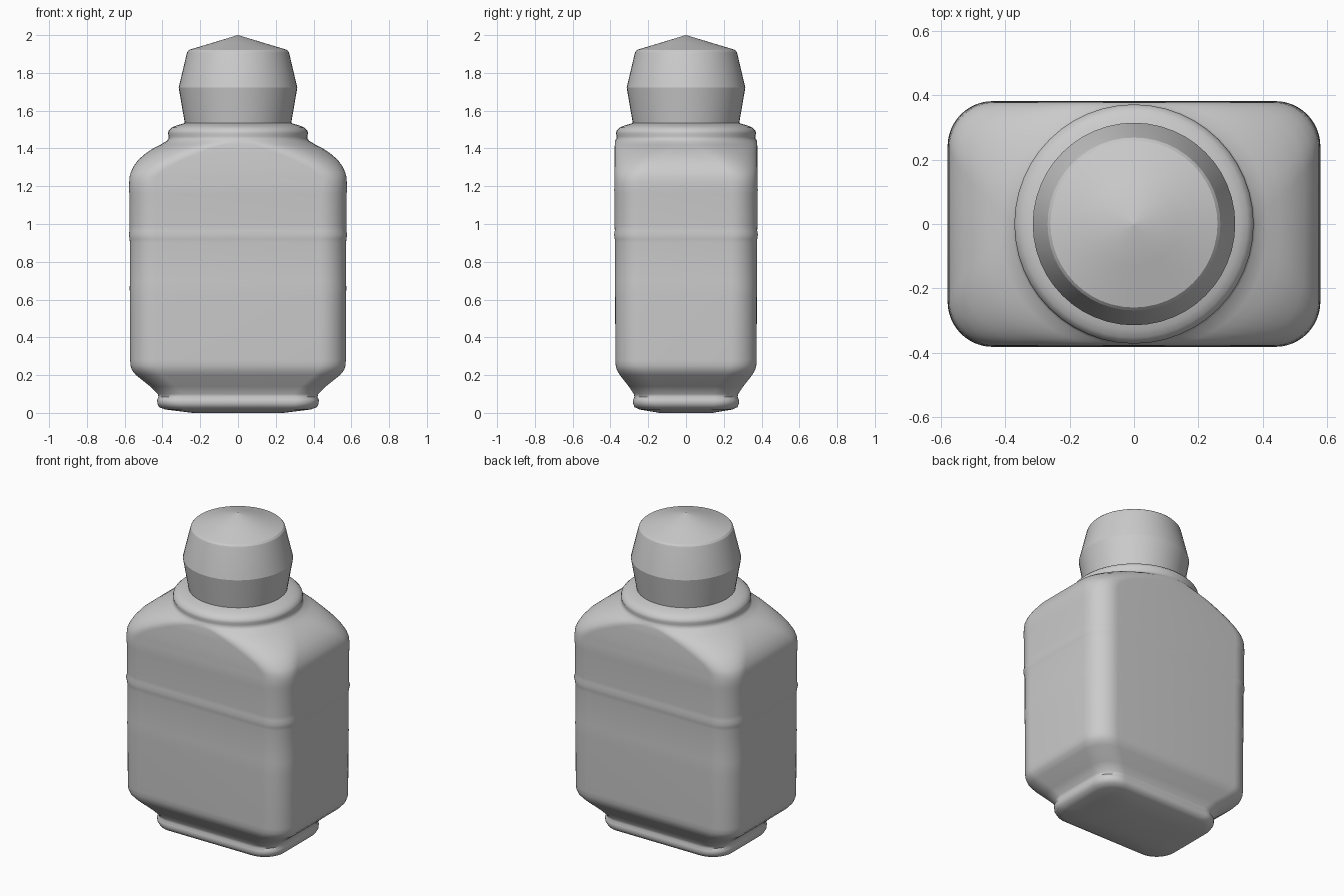
import bpy, bmesh, math

if "Cube" in bpy.data.objects:
    bpy.data.objects.remove(bpy.data.objects["Cube"])


def section(hx, hy, rx, ry, seg=12):
    """Outline of a rectangle with elliptical corners."""
    pts = []
    for q, (sx, sy) in enumerate([(1, 1), (-1, 1), (-1, -1), (1, -1)]):
        for i in range(seg + 1):
            a = math.pi / 2 * (q + i / seg)
            pts.append((sx * (hx - rx) + rx * math.cos(a),
                        sy * (hy - ry) + ry * math.sin(a)))
    return pts


def loft(name, rows, angle):
    """Skin a stack of sections (z, hx, hy, rx, ry) and cap both ends."""
    bm = bmesh.new()
    rings = [[bm.verts.new((x, y, r[0])) for x, y in section(*r[1:])] for r in rows]
    n = len(rings[0])
    for a, b in zip(rings, rings[1:]):
        for i in range(n):
            j = (i + 1) % n
            bm.faces.new((a[i], a[j], b[j], b[i]))
    bm.faces.new(rings[0][::-1])
    bm.faces.new(rings[-1])
    bmesh.ops.remove_doubles(bm, verts=bm.verts, dist=1e-5)
    bmesh.ops.recalc_face_normals(bm, faces=bm.faces)
    mesh = bpy.data.meshes.new(name)
    bm.to_mesh(mesh)
    bm.free()
    ob = bpy.data.objects.new(name, mesh)
    bpy.context.collection.objects.link(ob)
    bpy.ops.object.select_all(action='DESELECT')
    ob.select_set(True)
    bpy.context.view_layer.objects.active = ob
    bpy.ops.object.shade_smooth_by_angle(angle=math.radians(angle))
    return ob


def round_rows(profile):
    return [(z, r, r, r, r) for z, r in profile]


# Bottle: foot, flared base, rectangular body, shoulder turning into a round neck
foot = [(0.0, .24, .14, .10, .10), (.018, .385, .245, .12, .12),
        (.03, .417, .272, .13, .13), (.05, .427, .28, .13, .13),
        (.07, .428, .28, .13, .13), (.085, .421, .273, .13, .13),
        (.10, .425, .276, .13, .13), (.14, .465, .303, .135, .135),
        (.20, .54, .35, .14, .14), (.225, .561, .365, .14, .14),
        (.25, .569, .372, .14, .14)]
body = [(z, .57 + d, .373 + d, .14, .14) for z, d in
        [(.28, .001), (.62, .002), (.66, .0035), (.70, .002), (.90, .002), (.92, .004),
         (.945, .008), (.965, .004), (.99, .005), (1.16, .005), (1.18, .007)]]
shoulder = [(1.22, .576, .378, .14, .14), (1.25, .574, .378, .145, .145),
            (1.275, .567, .378, .16, .16), (1.305, .553, .378, .19, .185),
            (1.34, .528, .378, .235, .22), (1.375, .487, .378, .28, .265),
            (1.40, .45, .378, .305, .30), (1.42, .41, .377, .33, .335)]
collar = round_rows([(1.44, .377), (1.45, .369), (1.465, .367), (1.48, .371),
                     (1.495, .367), (1.51, .352), (1.52, .33), (1.535, .28), (1.535, .2)])
loft("bottle", foot + body + shoulder + collar, 50)

# Stopper: faceted profile with a shallow conical top
loft("stopper", round_rows([(1.53, .2), (1.53, .281), (1.722, .314), (1.90, .272),
                            (1.912, .268), (1.922, .259), (1.96, .133), (2.0, .001)]), 19)
